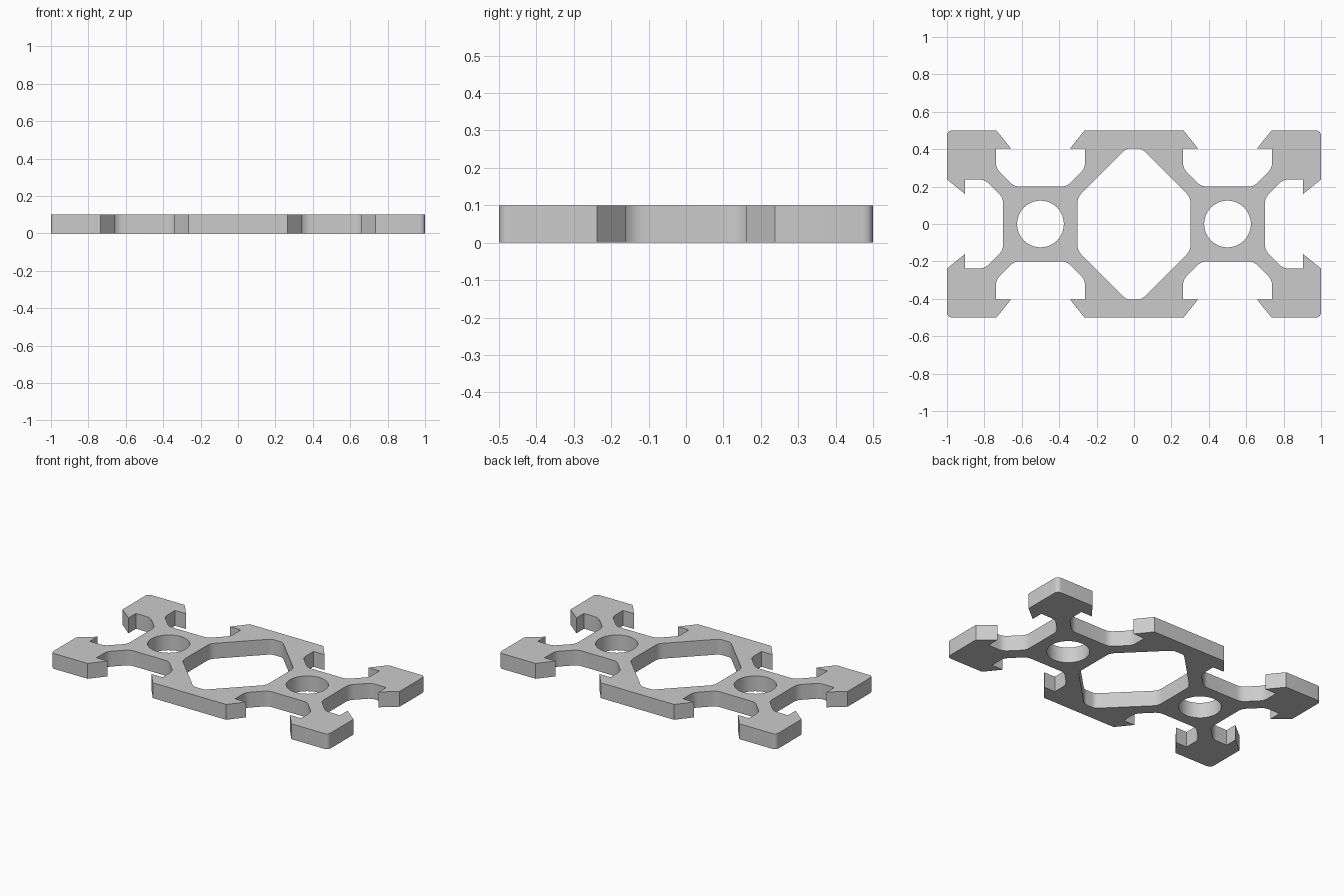
import bpy
import bmesh
import math
from mathutils import Vector

THICK = 0.1
STEPS = 5
T = 0.03  # distance from a rounded corner to where its fillet begins

cube = bpy.data.objects.get("Cube")
if cube:
    bpy.data.objects.remove(cube, do_unlink=True)


def mirrored(quarter):
    """Repeat a clockwise quarter outline in all four quadrants."""
    loop = []
    for sx, sy in ((1, 1), (1, -1), (-1, -1), (-1, 1)):
        pts = [(x * sx, y * sy, t) for x, y, t in quarter]
        loop += pts if sx == sy else pts[::-1]
    return loop


def rounded(corners):
    """Replace every corner that has a fillet length by a small arc."""
    pts = []
    for i, (x, y, t) in enumerate(corners):
        p = Vector((x, y, 0))
        if not t:
            pts.append(p)
            continue
        before = Vector((*corners[i - 1][:2], 0))
        after = Vector((*corners[(i + 1) % len(corners)][:2], 0))
        a = p + (before - p).normalized() * t
        b = p + (after - p).normalized() * t
        for k in range(STEPS + 1):
            u = k / STEPS
            pts.append(a * (1 - u) ** 2 + p * 2 * u * (1 - u) + b * u ** 2)
    return pts


def circle(cx, radius, sides=48):
    return [Vector((cx + radius * math.cos(math.tau * i / sides),
                    radius * math.sin(math.tau * i / sides), 0))
            for i in range(sides)]


# Quarter of the outer profile: middle flange, top slot, corner block, side slot
outer = [
    (0.265, 0.5, 0), (0.342, 0.404, 0), (0.262, 0.404, 0),
    (0.262, 0.298, T), (0.36, 0.2, T),
    (0.64, 0.2, T), (0.738, 0.298, T),
    (0.738, 0.404, 0), (0.658, 0.404, 0), (0.735, 0.5, 0),
    (1, 0.5, T),
    (1, 0.238, 0), (0.903, 0.16, 0), (0.903, 0.238, 0),
    (0.798, 0.238, T), (0.7, 0.14, T),
]
# Quarter of the large central opening
opening = [(0.04, 0.404, 0.02), (0.302, 0.142, T)]

loops = [rounded(mirrored(outer)), rounded(mirrored(opening)),
         circle(0.5, 0.125), circle(-0.5, 0.125)]

# Flat sheet with its openings
bm = bmesh.new()
edges = []
for loop in loops:
    verts = [bm.verts.new(p) for p in loop]
    edges += [bm.edges.new((verts[i - 1], verts[i])) for i in range(len(verts))]
bmesh.ops.triangle_fill(bm, edges=edges, use_beauty=True, normal=(0, 0, 1))
bmesh.ops.recalc_face_normals(bm, faces=bm.faces)
mesh = bpy.data.meshes.new("slotted_profile")
bm.to_mesh(mesh)
bm.free()

profile = bpy.data.objects.new("slotted_profile", mesh)
bpy.context.collection.objects.link(profile)
for v in mesh.vertices:
    v.co.z = THICK / 2

# Thicken the sheet evenly about its middle plane
solid = profile.modifiers.new("thickness", 'SOLIDIFY')
solid.thickness = THICK
solid.offset = 0

bpy.ops.object.select_all(action='DESELECT')
profile.select_set(True)
bpy.context.view_layer.objects.active = profile
bpy.ops.object.modifier_apply(modifier=solid.name)
bpy.ops.object.shade_smooth_by_angle(angle=math.radians(30))

# Plain grey metal
grey = bpy.data.materials.new("light_grey")
grey.use_nodes = True
colour = (0.6, 0.6, 0.6, 1)
grey.diffuse_color = colour
grey.node_tree.nodes["Principled BSDF"].inputs["Base Color"].default_value = colour
mesh.materials.append(grey)
